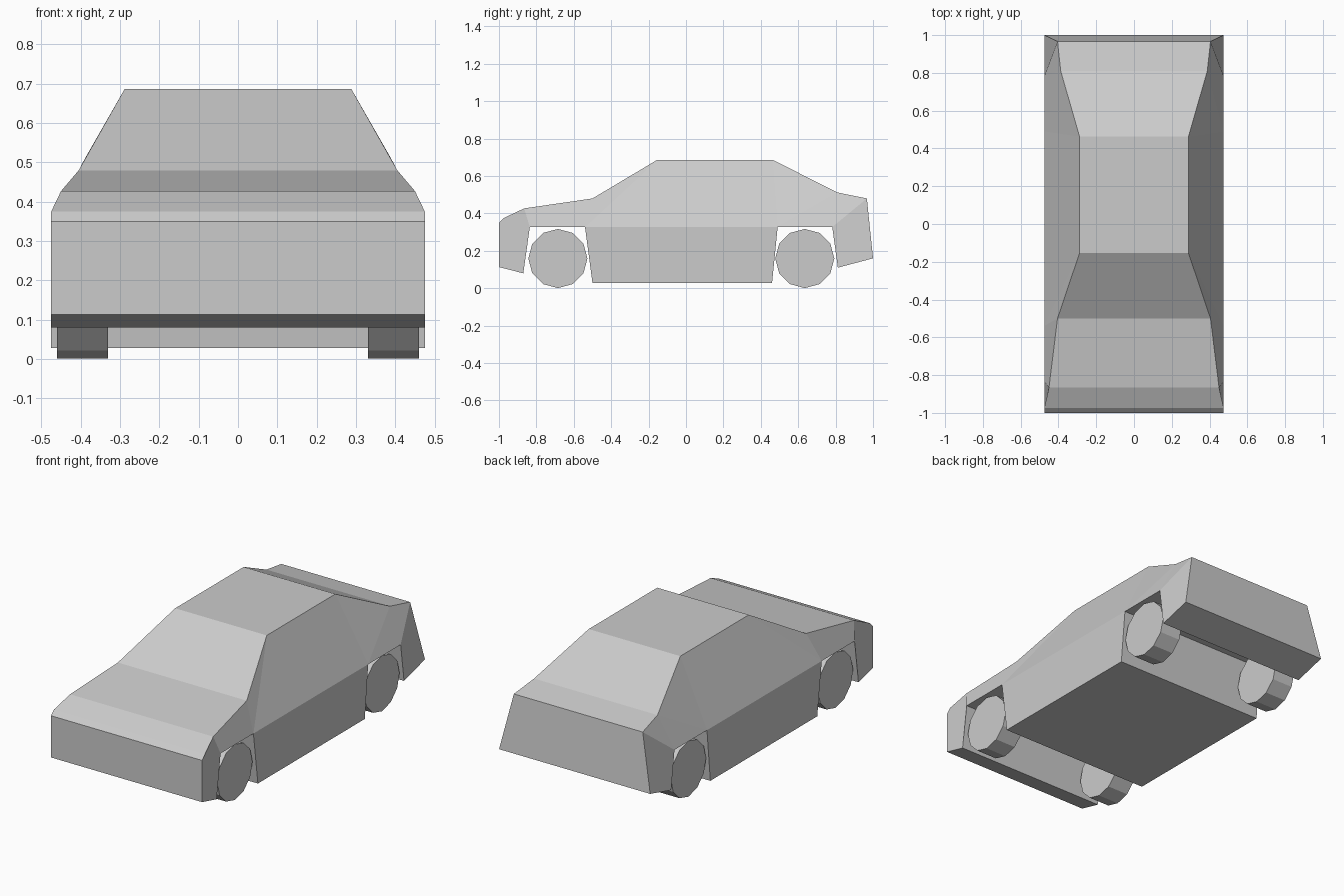
import bpy, bmesh, math
from mathutils import Matrix

if "Cube" in bpy.data.objects:
    bpy.data.objects.remove(bpy.data.objects["Cube"])

# Closed side outline, clockwise from nose bottom: (y, z, half width)
W = 0.475
outline = [
    (-1, .113, W), (-1, .35, W), (-.975, .375, W), (-.865, .427, .45),   # 0-3 nose
    (-.5, .48, .405), (-.153, .687, .288), (.462, .687, .288),           # 4-6 bonnet, roof
    (.81, .512, .388), (.967, .48, .405), (1, .16, W), (.812, .11, W),   # 7-10 tail
    (.782, .327, W), (.49, .327, W),                                     # 11-12 rear arch
    (.46, .028, W), (-.5, .028, W),                                      # 13-14 sill
    (-.54, .327, W), (-.835, .327, W), (-.87, .08, W),                   # 15-17 front arch
]
# Side panels as outline indices
panels = [
    (0, 1, 2, 3, 16, 17), (3, 4, 15, 16), (4, 5, 15), (5, 6, 12, 15),
    (6, 7, 12), (7, 11, 12), (7, 8, 11), (8, 9, 10, 11), (12, 13, 14, 15),
]


def finish(bm, name):
    bmesh.ops.recalc_face_normals(bm, faces=bm.faces)
    mesh = bpy.data.meshes.new(name)
    bm.to_mesh(mesh)
    bm.free()
    obj = bpy.data.objects.new(name, mesh)
    bpy.context.collection.objects.link(obj)
    return obj


# Body: outline bridged across the width, with panelled sides
bm = bmesh.new()
sides = [[bm.verts.new((s * w, y, z)) for y, z, w in outline] for s in (-1, 1)]
n = len(outline)
for i in range(n):
    j = (i + 1) % n
    bm.faces.new((sides[0][i], sides[0][j], sides[1][j], sides[1][i]))
for side in sides:
    for panel in panels:
        bm.faces.new([side[i] for i in panel])
finish(bm, "car_body")

# Wheels: twelve-sided drums
R = 0.158
for end, y in (("front", -.685), ("rear", .635)):
    for label, s in (("left", -1), ("right", 1)):
        bm = bmesh.new()
        bmesh.ops.create_cone(bm, cap_ends=True, segments=12, radius1=R, radius2=R,
                              depth=.13, matrix=Matrix.Rotation(math.pi / 2, 4, 'Y'))
        wheel = finish(bm, f"{end}_{label}_wheel")
        wheel.location = (s * .395, y, R + .001)
